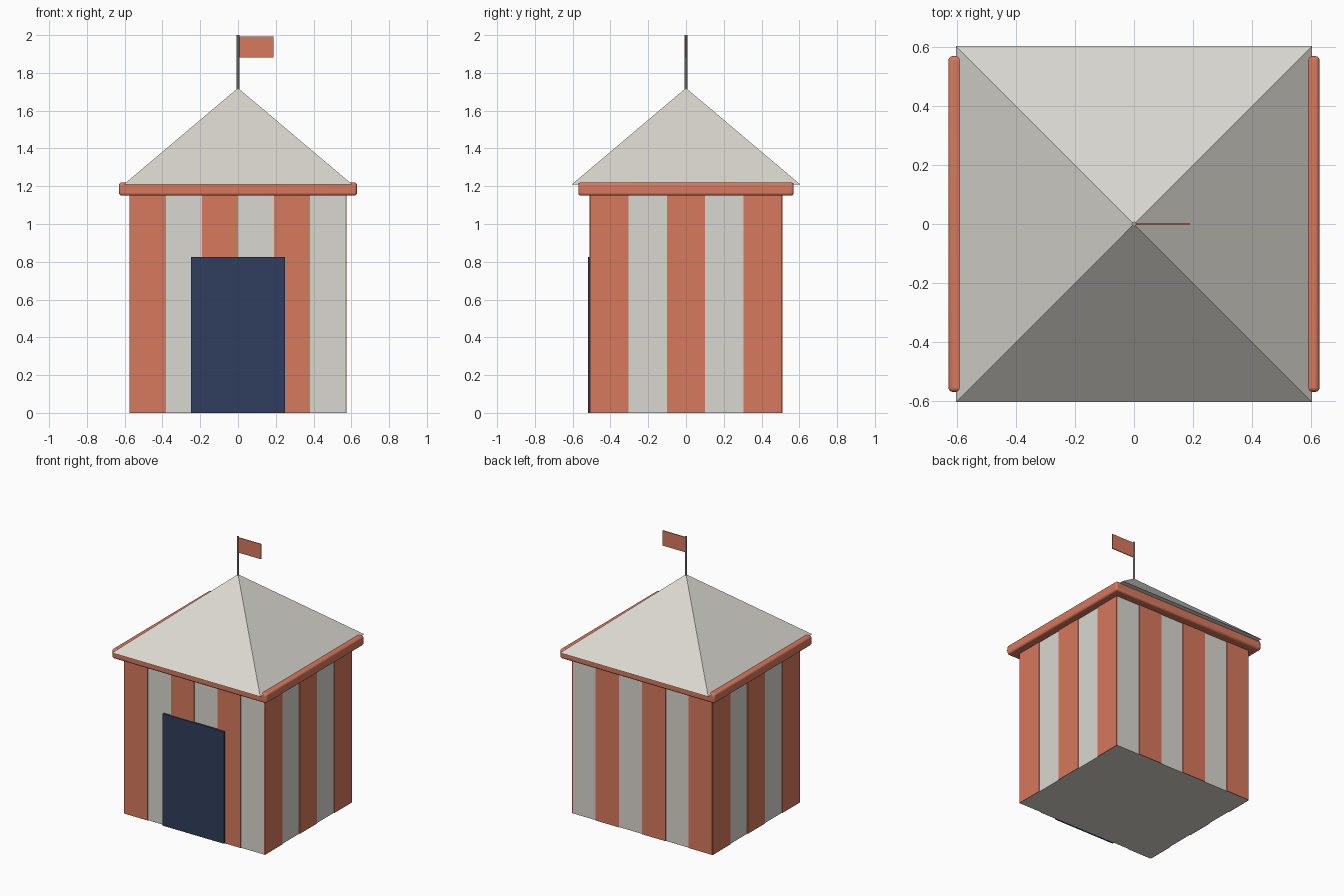
import bpy, math

if "Cube" in bpy.data.objects:
    bpy.data.objects.remove(bpy.data.objects["Cube"])


def material(name, rgb):
    m = bpy.data.materials.new(name)
    m.diffuse_color = (*rgb, 1)
    m.use_nodes = True
    m.node_tree.nodes["Principled BSDF"].inputs["Base Color"].default_value = m.diffuse_color
    return m


RED = material("coral red", (0.68, 0.19, 0.11))
CREAM = material("cream canvas", (0.70, 0.685, 0.63))
NAVY = material("navy blue", (0.03, 0.048, 0.11))
GREY = material("pole grey", (0.42, 0.42, 0.41))


def box(name, lo, hi, mat, bevel=0):
    c = [(a + b) / 2 for a, b in zip(lo, hi)]
    bpy.ops.mesh.primitive_cube_add(size=1, location=c)
    o = bpy.context.object
    o.name = name
    o.scale = [b - a for a, b in zip(lo, hi)]
    bpy.ops.object.transform_apply(location=False, rotation=False, scale=True)
    o.data.materials.append(mat)
    if bevel:
        b = o.modifiers.new("rounded_edges", 'BEVEL')
        b.width = bevel
        b.segments = 3
        bpy.ops.object.shade_smooth_by_angle(angle=math.radians(40))
    return o


HX, HY, T = 0.57, 0.506, 0.005   # half sizes of the body, stripe thickness
WALL = 1.16

# Canvas body
box("body", (-HX, -HY, 0), (HX, HY, WALL), CREAM)

# Stripes on front and back: six bands, every other one red
w = 2 * HX / 6
for i in range(0, 6, 2):
    x = -HX + i * w
    for s, side in ((-1, "front"), (1, "back")):
        y0, y1 = sorted((s * (HY - 0.002), s * (HY + T)))
        box(f"{side}_stripe", (x, y0, 0), (x + w, y1, WALL), RED)

# Stripes on left and right: five bands, red at both ends
w = 2 * HY / 5
for i in range(0, 5, 2):
    y = -HY + i * w
    for s, side in ((-1, "left"), (1, "right")):
        x0, x1 = sorted((s * (HX - 0.002), s * (HX + T)))
        box(f"{side}_stripe", (x0, y, 0), (x1, y + w, WALL), RED)

# Doorway panel
box("doorway", (-0.25, -0.52, 0), (0.25, -0.505, 0.825), NAVY)

# Rounded trim under the roof
box("eaves_trim", (-0.63, -0.57, 1.15), (0.63, 0.57, 1.22), RED, 0.014)

# Pyramid roof
bpy.ops.mesh.primitive_cone_add(vertices=4, radius1=0.604 * math.sqrt(2), radius2=0,
                                depth=0.51, location=(0, 0, 1.465),
                                rotation=(0, 0, math.pi / 4))
roof = bpy.context.object
roof.name = "roof"
roof.data.materials.append(CREAM)

# Flag pole
bpy.ops.mesh.primitive_cylinder_add(vertices=8, radius=0.008, depth=0.32,
                                    location=(0, 0, 1.84))
pole = bpy.context.object
pole.name = "flag_pole"
pole.data.materials.append(GREY)

# Flag
box("flag", (0.005, -0.003, 1.882), (0.188, 0.003, 1.993), RED)
